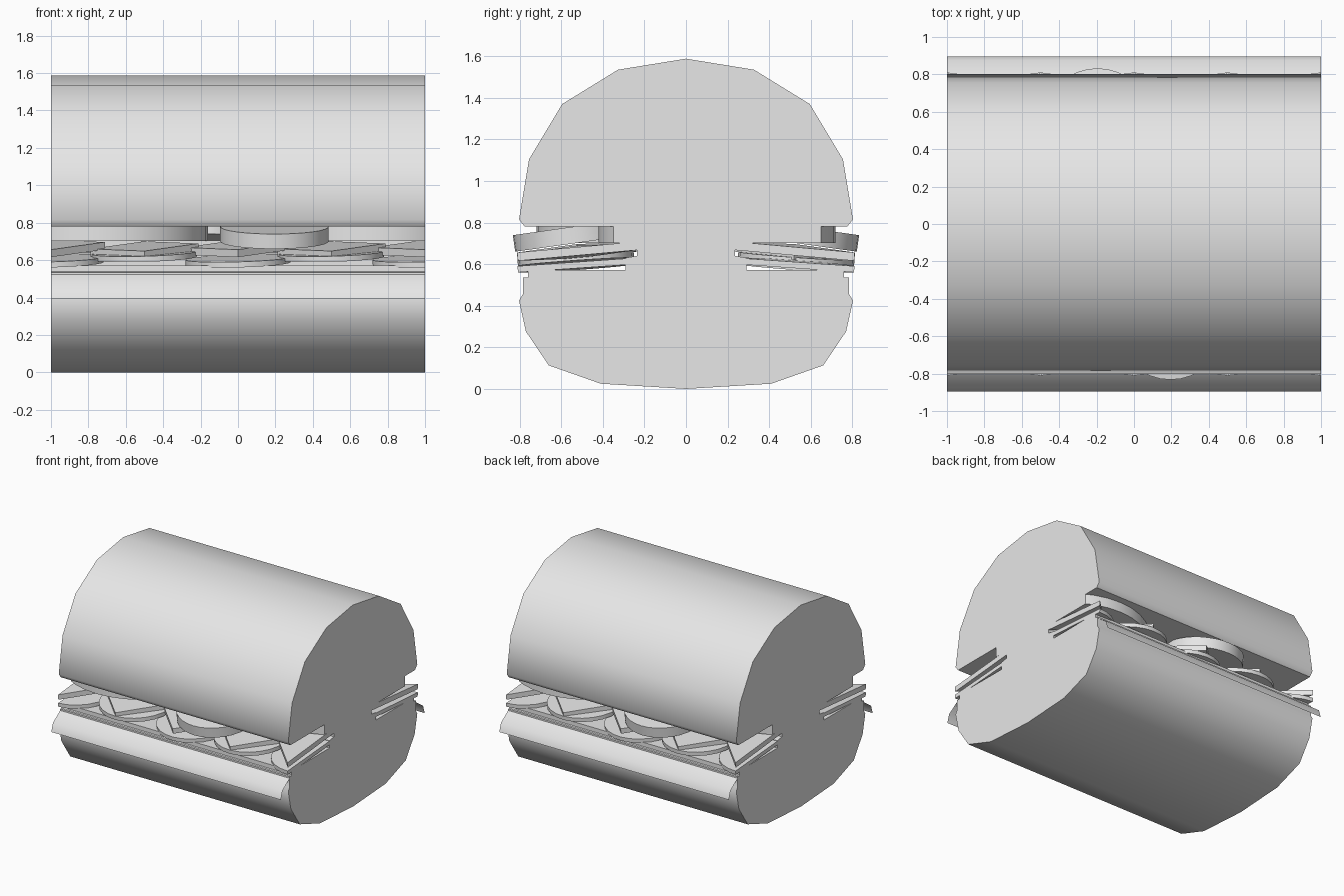
import bpy
import bmesh
import math
from mathutils import Matrix

cube = bpy.data.objects.get("Cube")
if cube:
    bpy.data.objects.remove(cube, do_unlink=True)

COLOUR = (0.8, 0.8, 0.8, 1.0)
grey = bpy.data.materials.new("plain_grey")
grey.use_nodes = True
grey.diffuse_color = COLOUR
grey.node_tree.nodes["Principled BSDF"].inputs["Base Color"].default_value = COLOUR


def finish(name, bm, angle):
    """Turn a bmesh into a named, shaded object."""
    bmesh.ops.recalc_face_normals(bm, faces=bm.faces)
    mesh = bpy.data.meshes.new(name)
    bm.to_mesh(mesh)
    bm.free()
    mesh.materials.append(grey)
    obj = bpy.data.objects.new(name, mesh)
    bpy.context.collection.objects.link(obj)
    bpy.ops.object.select_all(action="DESELECT")
    obj.select_set(True)
    bpy.context.view_layer.objects.active = obj
    bpy.ops.object.shade_smooth_by_angle(angle=math.radians(angle))
    return obj


def loaf(name, half, angle=50):
    """Extrude a mirrored (y, z) half profile along the full length."""
    ring = half + [(-y, z) for y, z in reversed(half) if y > 0]
    bm = bmesh.new()
    face = bm.faces.new([bm.verts.new((-1, y, z)) for y, z in ring])
    out = bmesh.ops.extrude_face_region(bm, geom=[face], use_keep_orig=True)
    verts = [g for g in out["geom"] if isinstance(g, bmesh.types.BMVert)]
    bmesh.ops.translate(bm, verts=verts, vec=(2, 0, 0))
    return finish(name, bm, angle)


def slab(name, sides, radius, thick, place, tilt=0.0, roll=0.0):
    """Thin slice, tilted, then trimmed flush with the sandwich ends."""
    bm = bmesh.new()
    matrix = (Matrix.Translation(place) @ Matrix.Rotation(tilt, 4, "X")
              @ Matrix.Rotation(roll, 4, "Y"))
    bmesh.ops.create_cone(bm, cap_ends=True, segments=sides, radius1=radius,
                          radius2=radius, depth=thick, matrix=matrix)
    for end in (-1, 1):
        cut = bmesh.ops.bisect_plane(bm, geom=bm.verts[:] + bm.edges[:] + bm.faces[:],
                                     plane_co=(end, 0, 0), plane_no=(end, 0, 0),
                                     clear_outer=True)
        edges = [g for g in cut["geom_cut"] if isinstance(g, bmesh.types.BMEdge)]
        if edges:
            bmesh.ops.holes_fill(bm, edges=edges, sides=0)
    return finish(name, bm, 35)


# Bread halves
loaf("top_bread", [(0, 1.588), (0.327, 1.535), (0.595, 1.37), (0.755, 1.104),
                   (0.803, 0.815), (0.775, 0.78)])
loaf("bottom_bread", [(0, 0), (0.41, 0.025), (0.66, 0.113), (0.77, 0.276),
                      (0.803, 0.425), (0.785, 0.455), (0.785, 0.535)])

# Inner filling
loaf("base_filling", [(0.76, 0.53), (0.76, 0.572)], 30)
loaf("middle_filling", [(0.29, 0.56), (0.29, 0.63), (0.235, 0.64), (0.235, 0.705)], 30)

for side, word in ((-1, "front"), (1, "back")):
    # Drooping leaf, a single thin sheet
    bm = bmesh.new()
    rows = [[bm.verts.new((x, side * y, z)) for x in (-1, 1)]
            for y, z in ((0.76, 0.54), (0.875, 0.46), (0.895, 0.395))]
    for a, b in zip(rows, rows[1:]):
        bm.faces.new((a[0], a[1], b[1], b[0]))
    finish(word + "_leaf", bm, 50)

    # Rows of overlapping round and square slices
    for i in range(5):
        x = -1 + i * 0.5
        lift = 0.03 * (i % 2)
        slab(f"{word}_round_slice_{i}", 24, 0.28, 0.03,
             (x, side * 0.53, 0.595 + lift), -side * 0.07, side * 0.03)
        slab(f"{word}_cheese_slice_{i}", 4, 0.29, 0.04,
             (x, side * 0.522, 0.662 - lift / 4), -side * 0.09, side * 0.05)

    # Thick slices below the top bread
    slab(word + "_tilted_slice", 32, 0.29, 0.08,
         (-side * 0.195, side * 0.54, 0.74), -side * 0.14)
    slab(word + "_wide_slice", 32, 0.57, 0.08, (side * 0.73, side * 0.15, 0.741))
